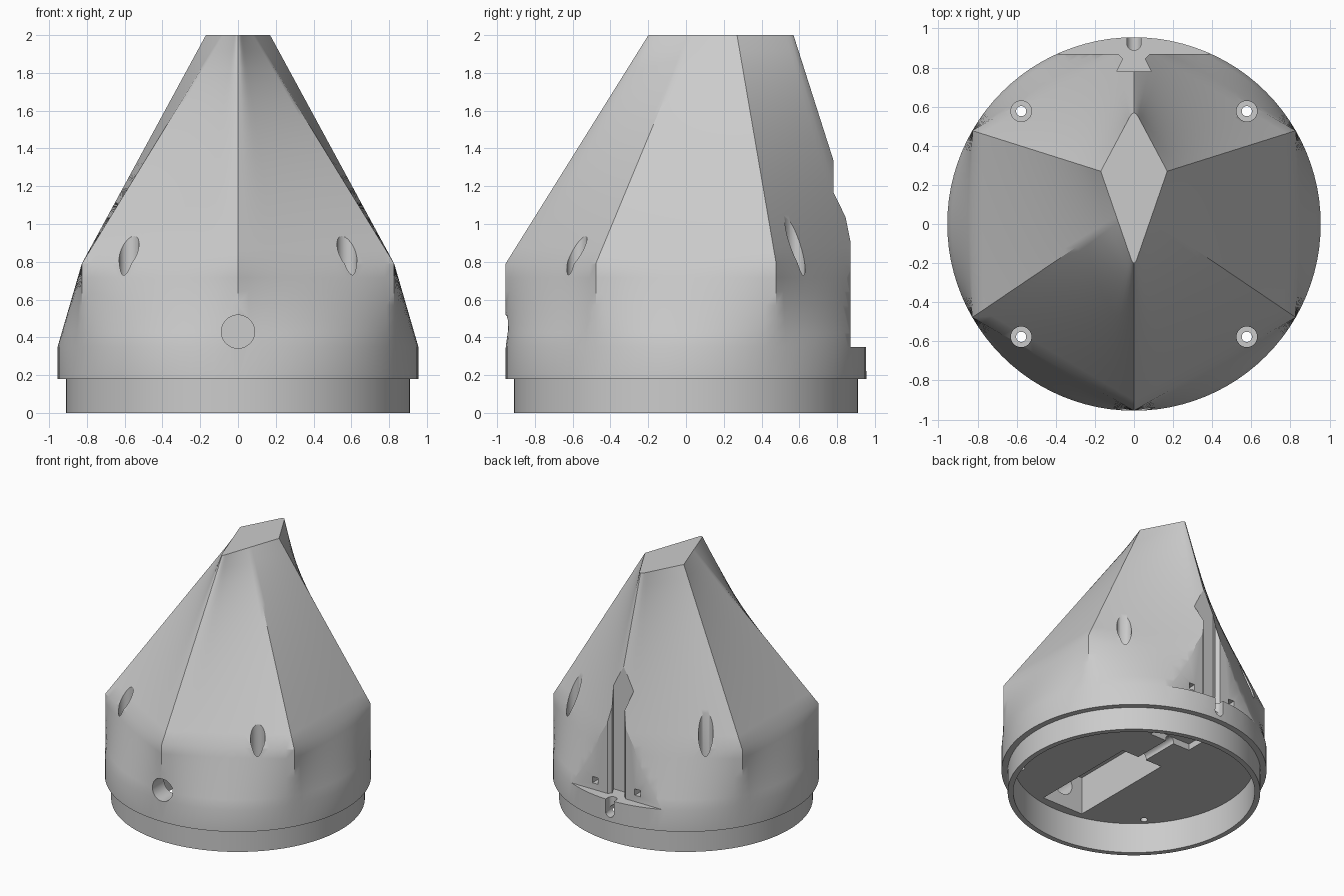
import bpy, bmesh
from math import sin, cos, pi
from mathutils import Vector, Matrix

cube = bpy.data.objects.get("Cube")
if cube:
    bpy.data.objects.remove(cube, do_unlink=True)

grey = bpy.data.materials.new("light_grey")
grey.use_nodes = True
grey.diffuse_color = (0.6, 0.6, 0.6, 1)
grey.node_tree.nodes["Principled BSDF"].inputs["Base Color"].default_value = (0.6, 0.6, 0.6, 1)


def make_object(name, bm):
    bmesh.ops.recalc_face_normals(bm, faces=bm.faces)
    mesh = bpy.data.meshes.new(name)
    bm.to_mesh(mesh)
    bm.free()
    mesh.materials.append(grey)
    ob = bpy.data.objects.new(name, mesh)
    bpy.context.collection.objects.link(ob)
    return ob


# Body outlines: circle, hexagon and rounded diamond with matching points
SEG = 16
N = 6 * SEG
R = 0.955
Z_LIP, Z_HEX, Z_TOP = 0.35, 0.79, 2.0


def circle(r):
    return [Vector((r * sin(2 * pi * i / N), -r * cos(2 * pi * i / N))) for i in range(N)]


def polygon(corners):
    return [corners[k].lerp(corners[(k + 1) % 6], j / SEG)
            for k in range(6) for j in range(SEG)]


def round_corner(points, index, reach):
    a, b, c = (points[(index + d) % N].copy() for d in (-reach, 0, reach))
    for d in range(-reach, reach + 1):
        t = (d + reach) / (2 * reach)
        points[(index + d) % N] = a.lerp(b, t).lerp(b.lerp(c, t), t)


hexagon = polygon(circle(R)[::SEG])
front, side, back = Vector((0, -0.222)), Vector((0.17, 0.27)), Vector((0, 0.589))
middle = front.lerp(side, 0.5)
flip = Vector((-1, 1))
diamond = polygon([front, middle, side, back, side * flip, middle * flip])
round_corner(diamond, 0, 3)
round_corner(diamond, 3 * SEG, 2)

# Body: plug, round shoulder, loft to hexagon, loft to diamond
levels = [(circle(0.91), 0), (circle(0.91), 0.18), (circle(R), 0.18)]


def loft(start, z0, end, z1, steps):
    for s in range(steps):
        t = s / steps
        levels.append(([p.lerp(q, t) for p, q in zip(start, end)], z0 + (z1 - z0) * t))


loft(circle(R), Z_LIP, hexagon, Z_HEX, 6)
loft(hexagon, Z_HEX, diamond, Z_TOP, 14)
levels.append((diamond, Z_TOP))

bm = bmesh.new()
rings = [[bm.verts.new((p.x, p.y, z)) for p in pts] for pts, z in levels]
for low, high in zip(rings, rings[1:]):
    for i in range(N):
        j = (i + 1) % N
        bm.faces.new((low[i], low[j], high[j], high[i]))
bm.faces.new(rings[0])
bm.faces.new(rings[-1])
body = make_object("cone_body", bm)


# Cutting helpers
def cut(bm):
    cutter = make_object("cutter", bm)
    cutter.hide_render = True
    bpy.context.view_layer.objects.active = body
    mod = body.modifiers.new("cut", 'BOOLEAN')
    mod.operation = 'DIFFERENCE'
    mod.solver = 'EXACT'
    mod.object = cutter
    bpy.ops.object.modifier_apply(modifier=mod.name)
    bpy.data.objects.remove(cutter, do_unlink=True)


def cut_box(x0, x1, y0, y1, z0, z1):
    bm = bmesh.new()
    size = Matrix.Diagonal((x1 - x0, y1 - y0, z1 - z0, 1))
    place = Matrix.Translation(((x0 + x1) / 2, (y0 + y1) / 2, (z0 + z1) / 2))
    bmesh.ops.create_cube(bm, size=1, matrix=place @ size)
    cut(bm)


def cut_cylinder(r, start, end, sides=32):
    a, b = Vector(start), Vector(end)
    turn = (b - a).to_track_quat('Z', 'Y').to_matrix().to_4x4()
    bm = bmesh.new()
    bmesh.ops.create_cone(bm, cap_ends=True, segments=sides, radius1=r, radius2=r,
                          depth=(b - a).length,
                          matrix=Matrix.Translation((a + b) / 2) @ turn)
    cut(bm)


# Hollow underside and wiring channel
FLOOR = 0.24
cut_cylinder(0.87, (0, 0, -0.2), (0, 0, FLOOR), N)
cut_box(-0.18, 0.18, -0.8, 0.09, 0.2, 0.54)
cut_cylinder(0.037, (0, 0, FLOOR + 0.012), (0, 1.1, FLOOR + 0.012), 24)
cut_box(-0.18, 0.18, 0.4, 0.55, 0.2, 0.29)

# Round port at the front
cut_cylinder(0.088, (0, -1.1, 0.43), (0, -0.7, 0.43), 40)

# Flat on the back above the lip
cut_box(-1, 1, 0.87, 1.3, Z_LIP, 1.8)

# Dovetail slot
half = [(0.08, 0.95), (0.08, 0.87), (0.055, 0.845), (0.088, 0.78)]
outline = half + [(-x, y) for x, y in reversed(half)]
bm = bmesh.new()
face = bm.faces.new([bm.verts.new((x, y, Z_LIP)) for x, y in outline])
top = bmesh.ops.extrude_face_region(bm, geom=[face])["geom"]
bmesh.ops.translate(bm, vec=(0, 0, 1.4),
                    verts=[v for v in top if isinstance(v, bmesh.types.BMVert)])
cut(bm)

# Cable notch in the lip
cut_cylinder(0.0365, (0, 0.925, FLOOR), (0, 0.925, 0.5), 24)
cut_box(-0.036, 0.036, 0.925, 1.1, FLOOR, 0.5)

# Square sockets and counterbored screw holes
for sx in (-1, 1):
    cut_box(sx * 0.185 - 0.025, sx * 0.185 + 0.025, 0.75, 1, 0.4, 0.45)
    for sy in (-1, 1):
        x, y = sx * 0.577, sy * 0.577
        cut_cylinder(0.053, (x, y, 0.4), (x, y, 1.5))
        cut_cylinder(0.026, (x, y, 0.1), (x, y, 0.6), 24)

# Smooth shading with crisp edges
bpy.ops.object.select_all(action='DESELECT')
body.select_set(True)
bpy.context.view_layer.objects.active = body
bpy.ops.object.shade_smooth_by_angle(angle=pi / 6)
